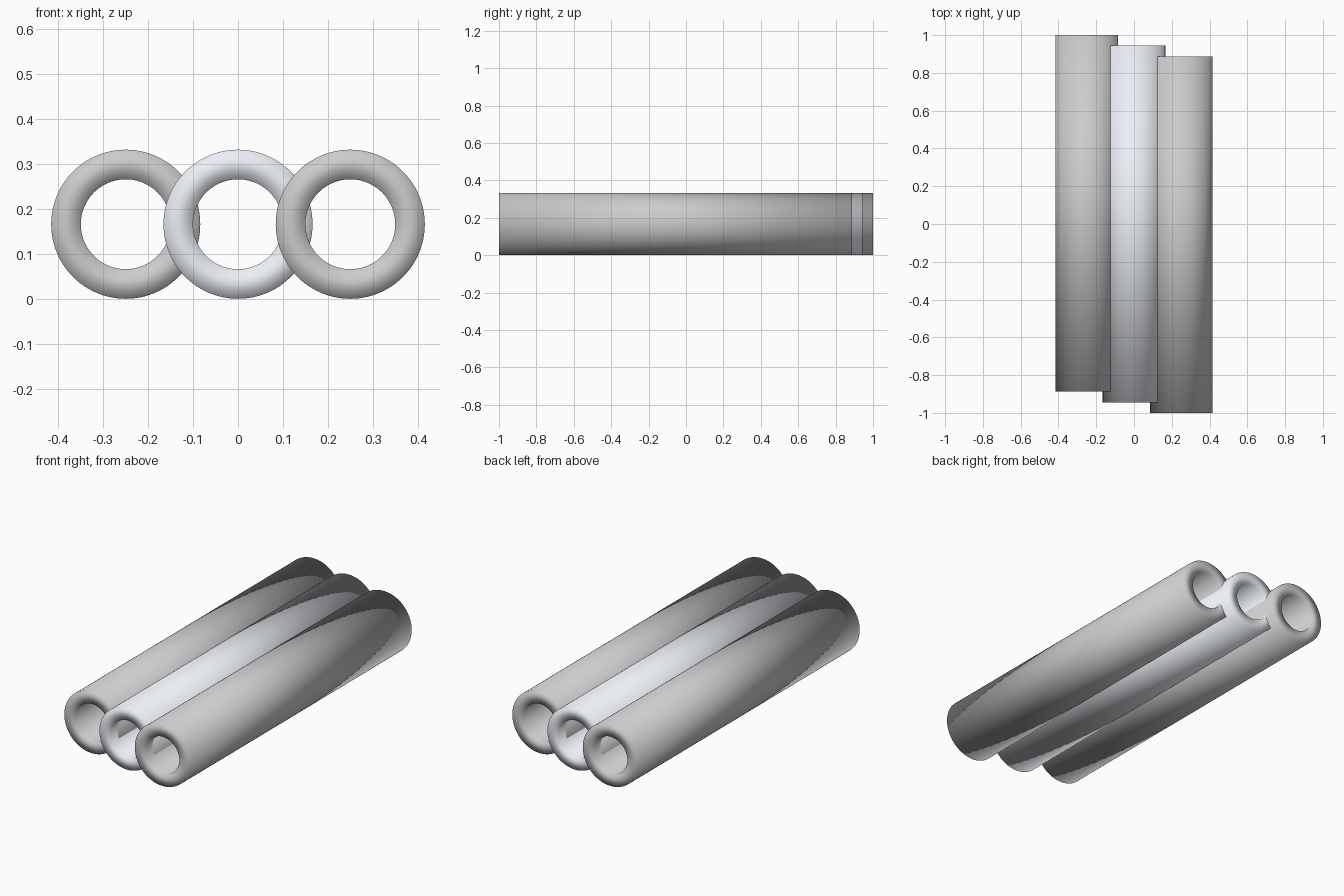
import bpy, bmesh, math

if "Cube" in bpy.data.objects:
    bpy.data.objects.remove(bpy.data.objects["Cube"])

SEGMENTS = 96
OUTER, INNER = 0.166, 0.10


def tube(name, x, y0, y1):
    # Closed loop of four rings: outer wall, back rim, bore, front rim
    bm = bmesh.new()
    rings = []
    for r, y in ((OUTER, y0), (OUTER, y1), (INNER, y1), (INNER, y0)):
        rings.append([bm.verts.new((x + r * math.cos(a), y, OUTER + r * math.sin(a)))
                      for a in (2 * math.pi * i / SEGMENTS for i in range(SEGMENTS))])
    for k in range(4):
        a, b = rings[k], rings[(k + 1) % 4]
        for i in range(SEGMENTS):
            j = (i + 1) % SEGMENTS
            bm.faces.new((a[i], b[i], b[j], a[j])).smooth = True
    bmesh.ops.recalc_face_normals(bm, faces=bm.faces)
    mesh = bpy.data.meshes.new(name)
    bm.to_mesh(mesh)
    bm.free()
    obj = bpy.data.objects.new(name, mesh)
    bpy.context.collection.objects.link(obj)
    return obj


# Three overlapping tubes, each stepped forward
tube("left_tube", -0.25, -0.887, 1.0)
middle = tube("middle_tube", 0.0, -0.944, 0.944)
tube("right_tube", 0.25, -1.0, 0.887)

# Pale finish on the middle tube
pale = bpy.data.materials.new("pale_grey")
pale.diffuse_color = (0.83, 0.86, 0.91, 1)
pale.use_nodes = True
pale.node_tree.nodes["Principled BSDF"].inputs["Base Color"].default_value = pale.diffuse_color
middle.data.materials.append(pale)
